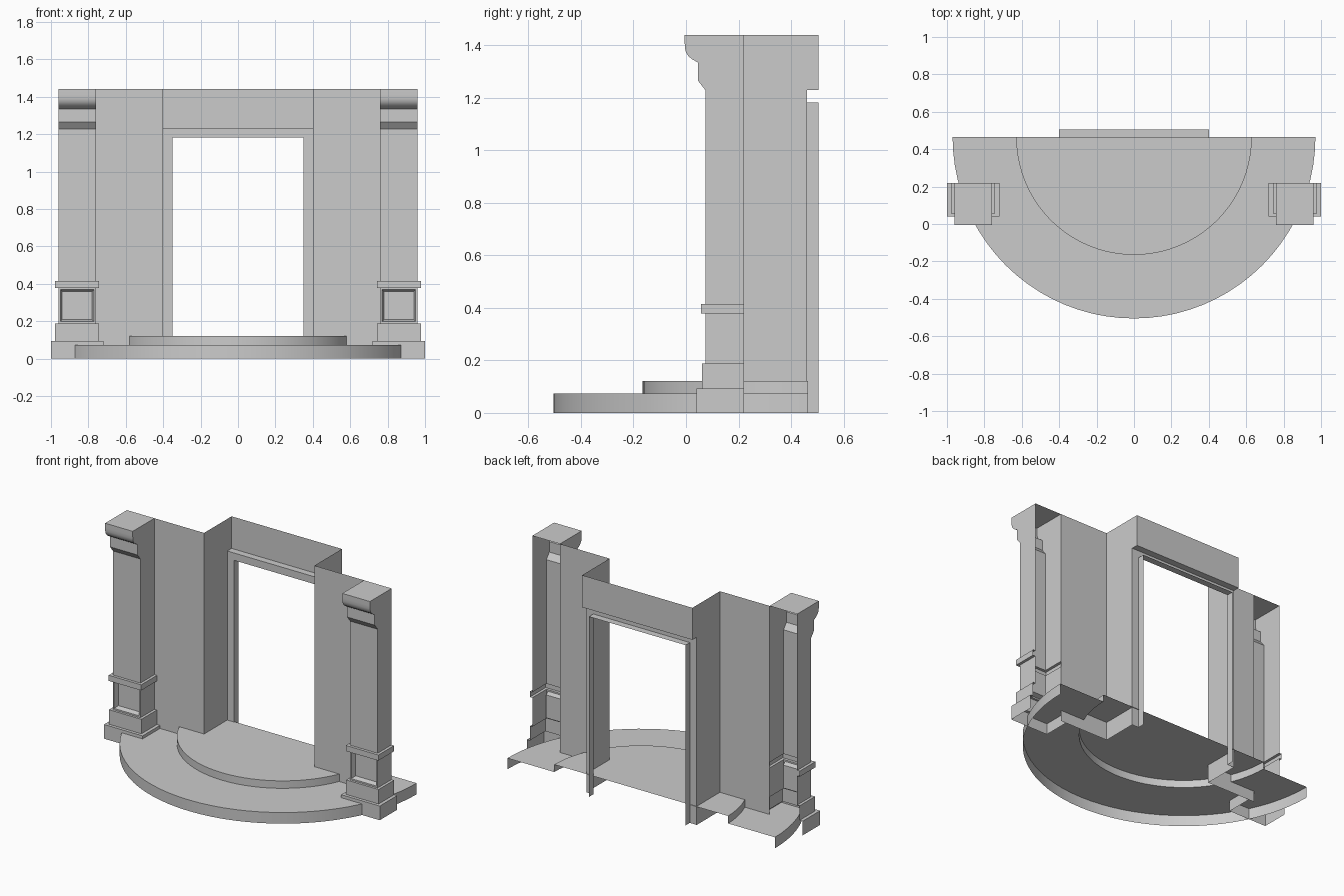
import bpy, bmesh
from math import pi, cos, sin, radians

if "Cube" in bpy.data.objects:
    bpy.data.objects.remove(bpy.data.objects["Cube"])

WALL_Y, FRAME_Y, BACK_Y, TOP = 0.22, 0.46, 0.505, 1.44


def finish(bm, name, mirror=False, angle=None):
    me = bpy.data.meshes.new(name)
    bm.to_mesh(me)
    bm.free()
    ob = bpy.data.objects.new(name, me)
    bpy.context.collection.objects.link(ob)
    if angle:
        bpy.ops.object.select_all(action='DESELECT')
        ob.select_set(True)
        bpy.context.view_layer.objects.active = ob
        bpy.ops.object.shade_smooth_by_angle(angle=radians(angle))
    if mirror:
        ob.modifiers.new("mirror", 'MIRROR').merge_threshold = 0.0005
    return ob


def loft(rings, cap):
    """Skin open rings bottom to top; returns the bmesh and a row list of faces."""
    bm = bmesh.new()
    vs = [[bm.verts.new(p) for p in r] for r in rings]
    rows = []
    for lo, hi in zip(vs, vs[1:]):
        rows.append([bm.faces.new((lo[i], lo[i + 1], hi[i + 1], hi[i]))
                     for i in range(len(lo) - 1)])
    if cap:
        bm.faces.new(vs[-1])
    bm.normal_update()
    return bm, rows


def polys(name, faces):
    bm = bmesh.new()
    for f in faces:
        bm.faces.new([bm.verts.new(p) for p in f])
    bmesh.ops.remove_doubles(bm, verts=bm.verts, dist=0.0005)
    return finish(bm, name, mirror=True)


# Half-round steps, open at the back and underneath
def arc(r, z, n=40):
    return [(-r * cos(pi * i / n), 0.465 - r * sin(pi * i / n), z) for i in range(n + 1)]


finish(loft([arc(0.97, 0), arc(0.97, 0.073), arc(0.63, 0.073)], False)[0], "lower_step", angle=30)
finish(loft([arc(0.63, 0.073), arc(0.63, 0.122)], True)[0], "upper_step", angle=30)

# Pillar: three-sided shell; profile rows are (side overhang, front y, z)
profile = [(0.04, 0.04, 0), (0.04, 0.04, 0.093), (0.018, 0.06, 0.093), (0.018, 0.06, 0.188),
           (0, 0.075, 0.188), (0, 0.075, 0.378), (0.018, 0.057, 0.378), (0.018, 0.057, 0.415),
           (0, 0.075, 0.415), (0, 0.075, 1.228), (0, 0.045, 1.266), (0, 0.045, 1.335),
           (0, 0.025, 1.346), (0, 0.01, 1.358), (0, 0.0, 1.373), (0, -0.004, 1.39),
           (0, -0.005, 1.41), (0, -0.005, TOP)]
rings = [[(0.76 - o, WALL_Y, z), (0.76 - o, y, z), (0.96 + o, y, z), (0.96 + o, WALL_Y, z)]
         for o, y, z in profile]
bm, rows = loft(rings, True)
# Recessed panel in the pedestal front
panel = rows[4][1]
bmesh.ops.inset_individual(bm, faces=[panel], thickness=0.014, depth=0)
bm.normal_update()
bmesh.ops.inset_individual(bm, faces=[panel], thickness=0.014, depth=-0.03)
finish(bm, "pillar", mirror=True, angle=35)

# Wall beside the pillar and the deep reveal towards the door
polys("wall", [
    [(0.4, WALL_Y, 0), (0.76, WALL_Y, 0), (0.76, WALL_Y, TOP), (0.4, WALL_Y, TOP)],
    [(0.4, FRAME_Y, 0), (0.4, WALL_Y, 0), (0.4, WALL_Y, TOP),
     (0.4, BACK_Y, TOP), (0.4, BACK_Y, 1.23), (0.4, FRAME_Y, 1.23)]])

# Header panel above the door
polys("header", [[(0, BACK_Y, 1.23), (0.4, BACK_Y, 1.23), (0.4, BACK_Y, TOP), (0, BACK_Y, TOP)]])

# Door frame: top ledge, face, jamb and soffit
polys("door_frame", [
    [(0, FRAME_Y, 1.23), (0.4, FRAME_Y, 1.23), (0.4, BACK_Y, 1.23), (0, BACK_Y, 1.23)],
    [(0.35, FRAME_Y, 0), (0.4, FRAME_Y, 0), (0.4, FRAME_Y, 1.23),
     (0, FRAME_Y, 1.23), (0, FRAME_Y, 1.182), (0.35, FRAME_Y, 1.182)],
    [(0.35, BACK_Y, 0), (0.35, FRAME_Y, 0), (0.35, FRAME_Y, 1.182), (0.35, BACK_Y, 1.182)],
    [(0, FRAME_Y, 1.182), (0, BACK_Y, 1.182), (0.35, BACK_Y, 1.182), (0.35, FRAME_Y, 1.182)]])
